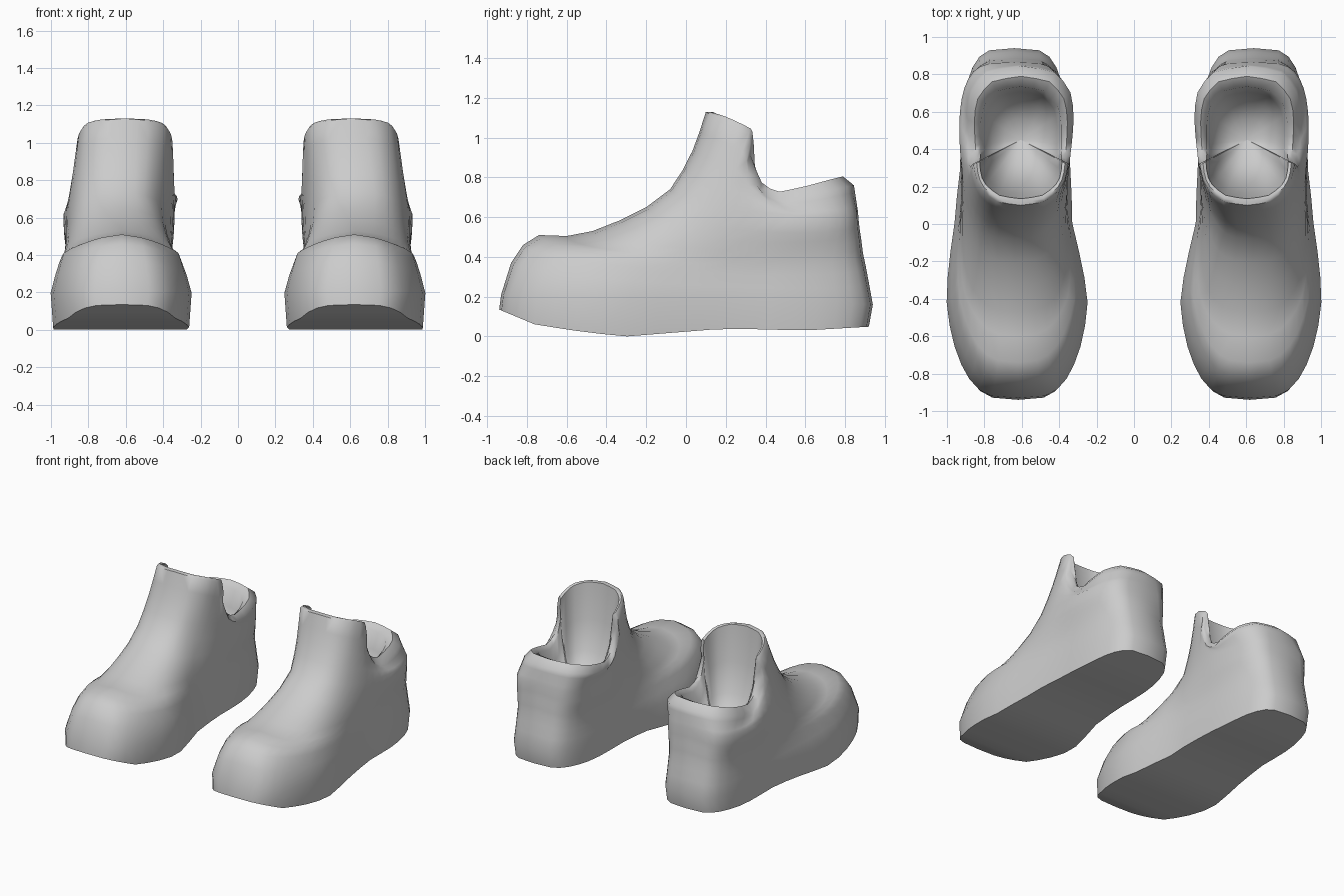
import bpy
import bmesh
import math

if "Cube" in bpy.data.objects:
    bpy.data.objects.remove(bpy.data.objects["Cube"], do_unlink=True)

grey = bpy.data.materials.new("plain grey")
grey.use_nodes = True
COLOUR = (0.6, 0.6, 0.6, 1)
grey.diffuse_color = COLOUR
grey.node_tree.nodes["Principled BSDF"].inputs["Base Color"].default_value = COLOUR

HALF = 20  # columns from toe to heel on each side

# Plan half width, plan centre and sole rocker along the length
WIDTH = [(-.94, .385), (-.6, .4), (-.4, .395), (0, .315), (.3, .305), (.6, .325), (.94, .35)]
CENTRE = [(-.94, .62), (-.4, .625), (0, .645), (.3, .635), (.94, .64)]
ROCKER = [(-.94, .135), (-.76, .06), (-.5, .02), (-.3, 0), (.2, .04), (.6, .03), (.94, .05)]

# Outer rings: toe y, toe z, heel y, heel z, side sag, toe width factor, toe roundness
RINGS = [
    (-.94, .135, .92, .05, 0, .98, .55),
    (-.93, .21, .94, .16, 0, 1.03, .55),
    (-.88, .37, .92, .27, .06, .95, .57),
    (-.82, .46, .905, .35, .08, .89, .6),
    (-.74, .51, .89, .42, .1, .86, .64),
    (-.6, .505, .885, .46, .09, .86, .68),
    (-.47, .53, .88, .5, .08, .87, .68),
    (-.33, .585, .875, .53, .08, .89, .66),
    (-.2, .65, .87, .57, .08, .91, .65),
    (-.08, .74, .865, .63, .06, .92, .65),
]

# Collar rim from tongue to heel: half width, y, z
RIM = [
    (0, .1, 1.13), (.12, .115, 1.12), (.2, .17, 1.1), (.24, .24, 1.065),
    (.255, .33, 1.015), (.26, .31, .88), (.265, .37, .74), (.275, .45, .68),
    (.285, .6, .705), (.26, .73, .735), (.17, .82, .755), (0, .845, .76),
]
RIM_X, BOWL_Y, BOWL_Z = .605, .45, .45


def lerp(a, b, f):
    return a + (b - a) * f


def sample(table, y):
    """Read a value from a table of (y, value) pairs."""
    for (y0, v0), (y1, v1) in zip(table, table[1:]):
        if y <= y1:
            return lerp(v0, v1, max(0, (y - y0) / (y1 - y0)))
    return table[-1][1]


def outer_ring(row, is_sole):
    """Half ring as (centre x, half width, y, z) per column."""
    toe_y, toe_z, heel_y, heel_z, sag, factor, power = row
    ring = []
    for i in range(HALF + 1):
        angle = math.pi * i / HALF
        s = (1 - math.cos(angle)) / 2
        y = lerp(toe_y, heel_y, s)
        z = lerp(toe_z, heel_z, s) - sag * math.sin(angle)
        if is_sole:
            z = sample(ROCKER, y)
        round_off = math.sin(angle) ** lerp(power, .5, s) if 0 < i < HALF else 0
        half_width = sample(WIDTH, y) * lerp(factor, .97, s) * round_off
        ring.append((sample(CENTRE, y), half_width, y, z))
    return ring


def rim_point(t):
    """Point on the collar rim at fraction t from tongue to heel."""
    k = min(int(t * (len(RIM) - 1)), len(RIM) - 2)
    f = t * (len(RIM) - 1) - k
    return (RIM_X, *(lerp(a, b, f) for a, b in zip(RIM[k], RIM[k + 1])))


def shoe_rings():
    rings = [outer_ring(row, k == 0) for k, row in enumerate(RINGS)]
    base = rings[-1]
    fractions = [i / HALF for i in range(HALF + 1)]
    rim = [rim_point(t) for t in fractions]
    # Ankle wall blends from the instep to the collar rim
    for f in (.25, .5, .75, 1):
        ring = []
        for a, b in zip(base, rim):
            c, w, y, z = (lerp(p, q, f) for p, q in zip(a, b))
            front = max(0, 1 - (y - base[0][2]) / .4)
            ring.append((c, w, y + .03 * front * math.sin(math.pi * f), z))
        rings.append(ring)

    def inset(ring, amounts, lifts):
        return [(c, w * (1 - f), lerp(y, BOWL_Y, f), z + lift)
                for (c, w, y, z), f, lift in zip(ring, amounts, lifts)]

    # Rolled lip, thin on the tongue and padded at the heel
    thickness = [min(.28, .1 + .3 * max(0, t - .25)) for t in fractions]
    padding = [.045 * min(1, 1.5 * t) for t in fractions]
    rings.append(inset(rim, [f / 2 for f in thickness], padding))
    inner = inset(rim, thickness, [p / 3 for p in padding])
    rings.append(inner)
    # Lining curves down like a bowl
    for f, drop in ((.1, .4), (.3, .72), (.6, .92)):
        rings.append(inset(inner, [f] * len(inner),
                           [(BOWL_Z - p[3]) * drop for p in inner]))
    return rings


def build_shoe(name, side):
    bm = bmesh.new()
    loops = []
    for ring in shoe_rings():
        outside = [bm.verts.new((side * (c + w), y, z)) for c, w, y, z in ring]
        inside = [bm.verts.new((side * (c - w), y, z)) for c, w, y, z in ring[1:-1]]
        loops.append(outside + inside[::-1])
    count = 2 * HALF
    for low, high in zip(loops, loops[1:]):
        for i in range(count):
            j = (i + 1) % count
            bm.faces.new((low[i], low[j], high[j], high[i]))
    # Sole strips across the foot
    sole = loops[0]
    for i in range(HALF):
        corners = [sole[i], sole[i + 1], sole[-i - 1], sole[-i % count]]
        bm.faces.new(list(dict.fromkeys(corners)))
    # Bottom of the lining
    floor = bm.verts.new((side * RIM_X, BOWL_Y, BOWL_Z))
    for i in range(count):
        bm.faces.new((loops[-1][i], loops[-1][(i + 1) % count], floor))
    bmesh.ops.recalc_face_normals(bm, faces=bm.faces)
    mesh = bpy.data.meshes.new(name)
    bm.to_mesh(mesh)
    bm.free()
    mesh.materials.append(grey)
    shoe = bpy.data.objects.new(name, mesh)
    bpy.context.collection.objects.link(shoe)
    bpy.ops.object.select_all(action="DESELECT")
    shoe.select_set(True)
    bpy.context.view_layer.objects.active = shoe
    bpy.ops.object.shade_smooth_by_angle(angle=math.radians(55))


build_shoe("left_shoe", 1)
build_shoe("right_shoe", -1)
